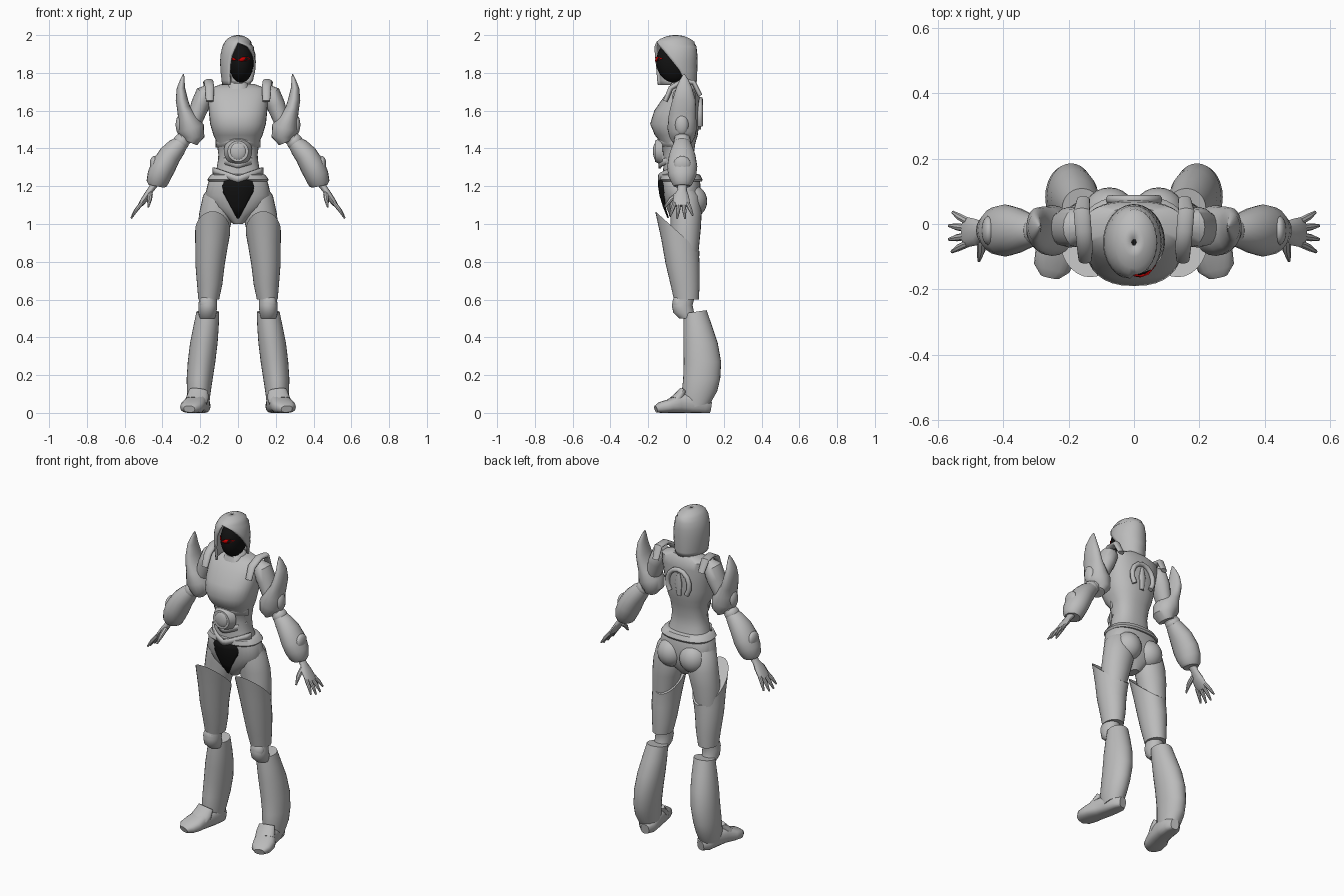
import bpy, bmesh, math
from mathutils import Vector, Matrix


def material(name, rgb):
    m = bpy.data.materials.new(name)
    m.diffuse_color = (*rgb, 1)
    return m


GREY = material("armour grey", (0.5, 0.5, 0.5))
BLACK = material("black", (0.006, 0.006, 0.006))
RED = material("red", (0.6, 0.0, 0.0))


def finish(name, bm, mat=GREY, mirror=False, thick=0, angle=40):
    bmesh.ops.recalc_face_normals(bm, faces=bm.faces)
    me = bpy.data.meshes.new(name)
    bm.to_mesh(me)
    bm.free()
    me.materials.append(mat)
    me.shade_smooth()
    me.set_sharp_from_angle(angle=math.radians(angle))
    ob = bpy.data.objects.new(name, me)
    bpy.context.collection.objects.link(ob)
    if thick:
        ob.modifiers.new("thickness", "SOLIDIFY").thickness = thick
    if mirror:
        ob.modifiers.new("mirror", "MIRROR")
    return ob


def bridge(bm, rings, closed=True, caps=True):
    vs = [[bm.verts.new(p) for p in r] for r in rings]
    n = len(vs[0])
    for a, b in zip(vs, vs[1:]):
        for i in range(n if closed else n - 1):
            j = (i + 1) % n
            bm.faces.new((a[i], a[j], b[j], b[i]))
    if caps:
        bm.faces.new(vs[0])
        bm.faces.new(vs[-1])


def circle(n, p=2.0):
    for i in range(n):
        a = 2 * math.pi * i / n
        c, s = math.cos(a), math.sin(a)
        yield (math.copysign(abs(c) ** (2 / p), c), math.copysign(abs(s) ** (2 / p), s))


def stack(name, rings, n=24, p=2.0, **kw):
    """Rings (x, y, z, rx, ry, slope) stacked upward; slope tilts a ring along y."""
    bm = bmesh.new()
    bridge(bm, [[(x + rx * c, y + ry * s, z + k * ry * s) for c, s in circle(n, p)]
                for x, y, z, rx, ry, k in rings])
    return finish(name, bm, **kw)


def body(name, rows, p=2.4, **kw):
    """Centred rings given as (z, front y, back y, half width)."""
    return stack(name, [(0, (f + b) / 2, z, w, (b - f) / 2, 0) for z, f, b, w in rows], 32, p, **kw)


def tube(name, pts, axis=(0, 1, 0), n=16, floor=None, p=2.0, **kw):
    """Points (x, y, z, radius along axis, other radius) swept along their path."""
    P = [Vector(q[:3]) for q in pts]
    rings = []
    for i, q in enumerate(pts):
        d = (P[min(i + 1, len(P) - 1)] - P[max(i - 1, 0)]).normalized()
        u = Vector(axis)
        u = (u - d * u.dot(d)).normalized()
        v = d.cross(u)
        ring = [P[i] + u * c * q[3] + v * s * q[4] for c, s in circle(n, p)]
        if floor is not None:
            for r in ring:
                r.z = max(r.z, floor)
        rings.append(ring)
    bm = bmesh.new()
    bridge(bm, rings)
    return finish(name, bm, **kw)


def ball(name, loc, size, **kw):
    bm = bmesh.new()
    bmesh.ops.create_uvsphere(bm, u_segments=24, v_segments=14, radius=1,
                              matrix=Matrix.Translation(loc) @ Matrix.Diagonal((*size, 1)))
    return finish(name, bm, **kw)


# Torso and pelvis
body("torso", [(1.24, -.125, .06, .13), (1.30, -.12, .04, .112), (1.36, -.12, .04, .103),
               (1.43, -.13, .05, .112), (1.47, -.165, .062, .13), (1.53, -.19, .07, .148),
               (1.60, -.168, .072, .155), (1.67, -.12, .072, .16), (1.715, -.085, .068, .155),
               (1.74, -.05, .05, .09)])
body("pelvis", [(1.0, -.055, .03, .025), (1.04, -.085, .06, .07), (1.09, -.105, .075, .14),
                (1.15, -.12, .08, .175), (1.22, -.13, .075, .158), (1.25, -.13, .065, .14)])
body("belt", [(1.225, -.13, .083, .155), (1.235, -.14, .088, .163), (1.26, -.135, .075, .145),
              (1.265, -.12, .06, .13)])
ball("buttock", (.075, .035, 1.12), (.08, .077, .085), mirror=True)
body("neck", [(1.70, -.06, .03, .045), (1.75, -.055, .02, .035), (1.83, -.07, .02, .035)], p=2)
body("collar", [(1.715, -.09, .045, .065), (1.745, -.08, .04, .05), (1.752, -.065, .03, .04)])


# Chevron plates wrapped round the waist
def waist_plate(name, z0, z1, w, y, drop, mat=GREY, thick=.012):
    bm = bmesh.new()
    rows = [[(w * t, y + .085 * t * t, z + drop * (1 - abs(t))) for t in
             [k / 8 for k in range(-8, 9)]] for z in (z0, z1)]
    bridge(bm, rows, closed=False, caps=False)
    finish(name, bm, mat, thick=thick)


waist_plate("rib_plate", 1.405, 1.455, .118, -.15, .015)
waist_plate("belly_plate", 1.325, 1.36, .105, -.145, -.03)
waist_plate("hip_chevron", 1.265, 1.30, .135, -.148, -.045)

# Round belly emblem
bm = bmesh.new()
bmesh.ops.create_cone(bm, cap_ends=True, segments=28, radius1=.075, radius2=.055, depth=.04,
                      matrix=Matrix.Translation((0, -.145, 1.385)) @ Matrix.Rotation(math.pi / 2, 4, 'X'))
finish("emblem_base", bm, angle=25)
ball("emblem_dome", (0, -.155, 1.385), (.046, .02, .05))

# Black front panel following the pelvis
bm = bmesh.new()
panel = [(1.235, .115, -.146), (1.20, .10, -.148), (1.15, .07, -.14), (1.09, .038, -.122), (1.03, .006, -.098)]
bridge(bm, [[(w * k / 6, y + 4.2 * (w * k / 6) ** 2, z) for k in range(-6, 7)] for z, w, y in panel],
       closed=False, caps=False)
finish("front_panel", bm, BLACK, thick=.008)

# Arched ornament on the back
arch = [(.075 * math.cos(a), .075, 1.575 + .085 * math.sin(a)) for a in
        [math.radians(-40 + 26 * k) for k in range(11)]]
tube("back_arch", [(*q, .014, .014) for q in arch], n=10)
tube("back_spine", [(0, .066, 1.50, .012, .014), (0, .072, 1.58, .012, .024), (0, .07, 1.64, .01, .01)], n=10)

# Head: dark mask, eyes, parted hood of hair
FC, FS = Vector((.017, -.06, 1.86)), Vector((.066, .098, .112))
ball("face", FC, FS, mat=BLACK)


def eye(name, pts):
    bm = bmesh.new()
    vs = []
    for x, z in pts:
        k = 1 - ((x - FC.x) / FS.x) ** 2 - ((z - FC.z) / FS.z) ** 2
        vs.append(bm.verts.new((x, FC.y - FS.y * math.sqrt(max(k, .02)) - .006, z)))
    bm.faces.new(vs)
    finish(name, bm, RED, thick=.006)


eye("eye_right", [(-.036, 1.882), (-.02, 1.877), (-.012, 1.868), (-.03, 1.866)])
eye("eye_left", [(0, 1.867), (.025, 1.884), (.05, 1.884), (.068, 1.876), (.045, 1.864), (.02, 1.861)])

hood = [(2.0, .008, .01, -90, 270), (1.995, .032, .045, -90, 270), (1.98, .058, .08, -90, 270),
        (1.965, .07, .10, -90, 270), (1.94, .083, .112, -48, 262), (1.90, .092, .116, -25, 250),
        (1.86, .095, .117, -8, 244), (1.81, .093, .116, 12, 240), (1.76, .087, .114, 24, 238),
        (1.735, .084, .112, 45, 236)]
bm = bmesh.new()
rows = []
for z, rx, ry, a0, a1 in hood:
    angs = [math.radians(a0 + (a1 - a0) * k / 28) for k in range(29)]
    rows.append([(rx * math.cos(a), -.056 + ry * math.sin(a), z) for a in angs])
bridge(bm, rows, closed=False, caps=False)
bmesh.ops.remove_doubles(bm, verts=bm.verts, dist=.0005)
finish("hair", bm, thick=.012)

# Arms
M = dict(mirror=True)
tube("shoulder_collar", [(.15, -.11, 1.65, .02, .012), (.15, -.08, 1.72, .024, .014),
                         (.155, -.02, 1.755, .025, .014), (.16, .04, 1.75, .025, .014),
                         (.155, .075, 1.68, .02, .012)], axis=(1, 0, 0), **M)
tube("upper_arm", [(.145, -.01, 1.715, .03, .03), (.175, -.01, 1.69, .06, .05), (.20, -.01, 1.63, .062, .05),
                   (.225, -.015, 1.56, .05, .042), (.26, -.02, 1.48, .045, .04), (.30, -.02, 1.43, .04, .035)], **M)
tube("shoulder_blade", [(.25, -.02, 1.43, .05, .035), (.238, -.02, 1.46, .068, .06),
                        (.25, -.02, 1.505, .078, .072), (.268, -.02, 1.56, .074, .05),
                        (.287, -.015, 1.61, .068, .036), (.298, -.01, 1.66, .06, .032),
                        (.302, -.01, 1.72, .042, .022), (.294, -.01, 1.765, .022, .011),
                        (.288, -.01, 1.793, .004, .003)], n=20, **M)
ball("blade_boss", (.305, -.022, 1.525), (.025, .036, .055), **M)
ball("elbow", (.30, -.02, 1.435), (.042, .045, .045), **M)
tube("forearm", [(.30, -.02, 1.43, .044, .04), (.325, -.02, 1.405, .054, .052), (.36, -.02, 1.365, .07, .06),
                 (.395, -.02, 1.305, .08, .066), (.418, -.02, 1.255, .074, .063), (.43, -.02, 1.215, .055, .056),
                 (.433, -.02, 1.20, .045, .042)], n=20, **M)
ball("forearm_disc", (.445, -.02, 1.315), (.022, .045, .045), **M)
tube("hand", [(.435, -.02, 1.22, .026, .02), (.463, -.02, 1.18, .024, .017), (.482, -.025, 1.15, .04, .018),
              (.51, -.025, 1.11, .046, .015), (.522, -.025, 1.095, .04, .01)], n=12, **M)
for i, (y, dy, ln) in enumerate([(-.06, -.025, .85), (-.037, -.01, 1), (-.013, .008, 1), (.008, .028, .8)]):
    tube(f"finger_{i + 1}", [(.51, y, 1.11, .012, .011), (.51 + .032 * ln, y + dy * .5, 1.11 - .04 * ln, .011, .01),
                             (.51 + .056 * ln, y + dy, 1.11 - .08 * ln, .005, .005)], n=8, **M)
tube("thumb", [(.465, -.04, 1.16, .014, .014), (.468, -.08, 1.13, .013, .013),
               (.475, -.113, 1.09, .005, .005)], axis=(1, 0, 0), n=8, **M)

# Legs
stack("thigh", [(.15, -.005, .70, .06, .06, 0), (.145, -.005, .86, .07, .072, 0), (.13, -.002, .97, .085, .08, 0),
                (.113, 0, 1.06, .092, .083, 0), (.105, -.01, 1.15, .08, .08, 0), (.10, -.02, 1.2, .05, .06, 0)], **M)
stack("thigh_armour", [(.155, .002, .60, .055, .066, 0), (.15, -.005, .68, .067, .077, 0),
                       (.148, -.018, .78, .077, .09, -.1), (.141, -.03, .87, .085, .10, -.45),
                       (.134, -.046, .962, .093, .117, -.9)], n=28, **M)
stack("knee", [(.162, .01, .50, .04, .045, 0), (.162, -.012, .53, .048, .055, 0), (.16, -.02, .57, .05, .055, 0),
               (.157, -.008, .62, .046, .055, 0)], **M)
ball("kneecap", (.162, -.04, .578), (.042, .032, .05), **M)
stack("shin_armour", [(.205, .06, .035, .052, .07, .25), (.208, .07, .10, .062, .095, .15), (.203, .083, .18, .069, .098, 0),
                      (.193, .087, .27, .073, .099, 0), (.181, .077, .37, .073, .091, 0),
                      (.169, .062, .46, .067, .076, 0), (.16, .049, .535, .06, .06, .15)], n=28, **M)
tube("foot", [(.19, .13, .03, .025, .03), (.195, .10, .035, .05, .04), (.205, .03, .05, .055, .055),
              (.22, -.04, .05, .058, .052), (.24, -.09, .035, .064, .036), (.252, -.135, .028, .056, .03),
              (.258, -.16, .02, .03, .018)], axis=(1, 0, 0), n=20, floor=0, p=2.6, **M)
tube("ankle_cuff", [(.208, -.015, .12, .05, .02), (.213, -.035, .085, .058, .03),
                    (.222, -.055, .06, .06, .035)], axis=(1, 0, 0), **M)
